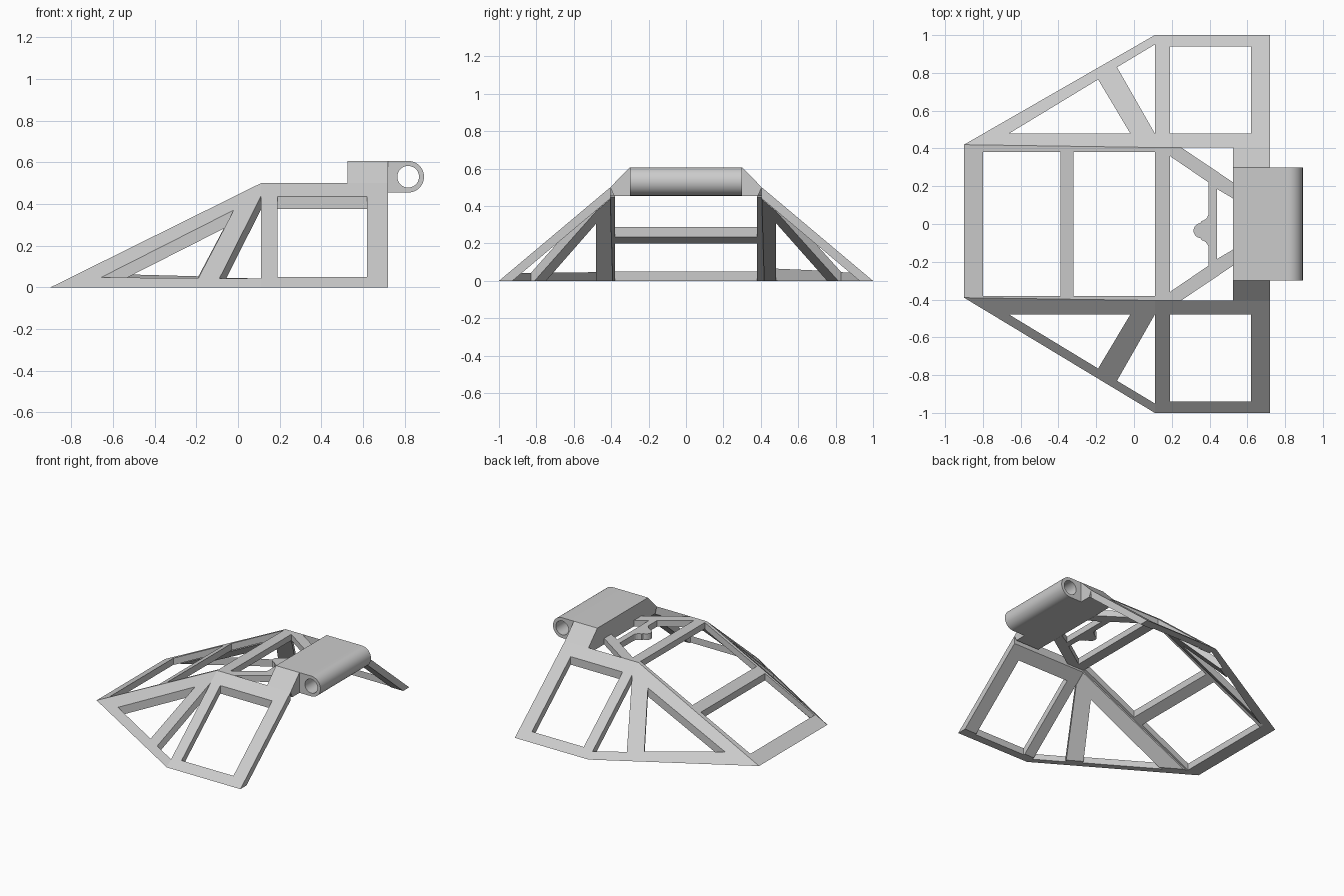
import bpy, bmesh, math
from mathutils import Vector

if "Cube" in bpy.data.objects:
    bpy.data.objects.remove(bpy.data.objects["Cube"], do_unlink=True)

GREY = (0.6, 0.6, 0.6, 1)
mat = bpy.data.materials.new("light_grey")
mat.use_nodes = True
mat.diffuse_color = GREY
mat.node_tree.nodes["Principled BSDF"].inputs["Base Color"].default_value = GREY

FLAT_Z, RIDGE_X, RIM_Y, THICK = 0.5, 0.11, 0.405, 0.046


def solid(name, loops, place, offset):
    """Fill outline and hole loops, place them in space, extrude, trim at ground."""
    bm = bmesh.new()
    edges = []
    for loop in loops:
        vs = [bm.verts.new((u, v, 0)) for u, v in loop]
        edges += [bm.edges.new((a, b)) for a, b in zip(vs, vs[1:] + vs[:1])]
    bmesh.ops.triangle_fill(bm, use_beauty=True, edges=edges, normal=(0, 0, 1))
    for v in bm.verts:
        v.co = place(v.co.x, v.co.y)
    ext = bmesh.ops.extrude_face_region(bm, geom=bm.faces[:], use_keep_orig=True)
    for v in ext["geom"]:
        if isinstance(v, bmesh.types.BMVert):
            v.co += Vector(offset)
    # trim everything below the ground and close the cut
    bmesh.ops.bisect_plane(bm, geom=bm.verts[:] + bm.edges[:] + bm.faces[:], dist=1e-4,
                           plane_co=(0, 0, 0), plane_no=(0, 0, -1), clear_outer=True)
    rim = [e for e in bm.edges if e.is_boundary]
    if rim:
        bmesh.ops.triangle_fill(bm, use_beauty=True, edges=rim, normal=(0, 0, -1))
    bmesh.ops.recalc_face_normals(bm, faces=bm.faces[:])
    me = bpy.data.meshes.new(name)
    bm.to_mesh(me)
    bm.free()
    me.materials.append(mat)
    ob = bpy.data.objects.new(name, me)
    bpy.context.collection.objects.link(ob)
    return ob


def rect(x0, x1, y0, y1):
    return [(x0, y0), (x1, y0), (x1, y1), (x0, y1)]


def arc(cx, cy, r, a0, a1, n):
    return [(cx + r * math.cos(math.radians(a0 + (a1 - a0) * i / n)),
             cy + r * math.sin(math.radians(a0 + (a1 - a0) * i / n))) for i in range(n + 1)]


def mirrored(pts):
    return pts + [(x, -y) for x, y in reversed(pts)]


# sloping side panels: a triangular one and a rectangular one on each side
slope = FLAT_Z / (1 - RIM_Y)
for side, s, front_y in (("left", 1, 0.42), ("right", -1, 0.39)):
    def on_triangle(x, y):
        base = front_y + (x + 0.9) * (1 - front_y) / (RIDGE_X + 0.9)
        return Vector((x, s * y, (base - y) * slope))

    def on_side(x, y):
        return Vector((x, s * y, (1 - y) * slope))

    outline = [(-0.9, front_y), (RIDGE_X, 1), (RIDGE_X, 0.95), (-0.09, 0.83),
               (RIDGE_X, 0.48), (RIDGE_X, RIM_Y)]
    opening = [(-0.66, 0.48), (-0.02, 0.48), (-0.19, 0.765)]
    solid(side + "_triangle_panel", [outline, opening], on_triangle, (0, 0, -THICK * 1.4))
    solid(side + "_square_panel", [rect(RIDGE_X, 0.72, RIM_Y, 1), rect(0.19, 0.62, 0.48, 0.94)],
          on_side, (0, 0, -THICK * 1.31))

# sloping front ramp with a cross bar
ramp = [(-0.9, 0.42), (RIDGE_X, RIM_Y), (RIDGE_X, 0.38), (-0.32, 0.38),
        (-0.32, -0.38), (RIDGE_X, -0.38), (RIDGE_X, -RIM_Y), (-0.9, -0.39)]
solid("front_ramp", [ramp, rect(-0.8, -0.39, -0.38, 0.38)],
      lambda x, y: Vector((x, y, (x + 0.9) * FLAT_Z / (RIDGE_X + 0.9))), (0, 0, -THICK * 1.12))

# flat top frame: ridge bar, diagonal struts, cross bar and rounded tab
half = [(RIDGE_X, RIM_Y), (0.25, RIM_Y), (0.525, 0.22), (0.525, 0.135), (0.44, 0.185)]
tab_y = -0.035
fillet = arc(0.35, tab_y + 0.095, 0.045, 0, -80, 5)
fillet_low = [(x, 2 * tab_y - y) for x, y in reversed(fillet)]
nose = arc(0.355, tab_y, 0.04, 95, 265, 10)
opening = [(0.19, 0.36), (0.395, 0.22)] + fillet + nose + fillet_low + [(0.395, -0.22), (0.19, -0.36)]
solid("top_frame", [mirrored(half), opening],
      lambda x, y: Vector((x, y, FLAT_Z)), (0, 0, -THICK))

# raised rear block with chamfered ends
block = [(-0.385, 0.455), (0.385, 0.455), (RIM_Y, FLAT_Z), (0.3, 0.607),
         (-0.3, 0.607), (-RIM_Y, FLAT_Z)]
solid("rear_block", [block], lambda y, z: Vector((0.525, y, z)), (0.195, 0, 0))

# hinge barrel with a through hole
cx, cz, r = 0.8175, 0.531, 0.076
barrel = [(0.72, cz - r)] + arc(cx, cz, r, -90, 90, 24) + [(0.72, cz + r)]
hinge = solid("hinge_barrel", [barrel, arc(cx, cz, 0.052, 0, 360, 40)[:-1]],
              lambda x, z: Vector((x, -0.3, z)), (0, 0.6, 0))
bpy.ops.object.select_all(action="DESELECT")
hinge.select_set(True)
bpy.context.view_layer.objects.active = hinge
bpy.ops.object.shade_smooth_by_angle(angle=math.radians(30))
